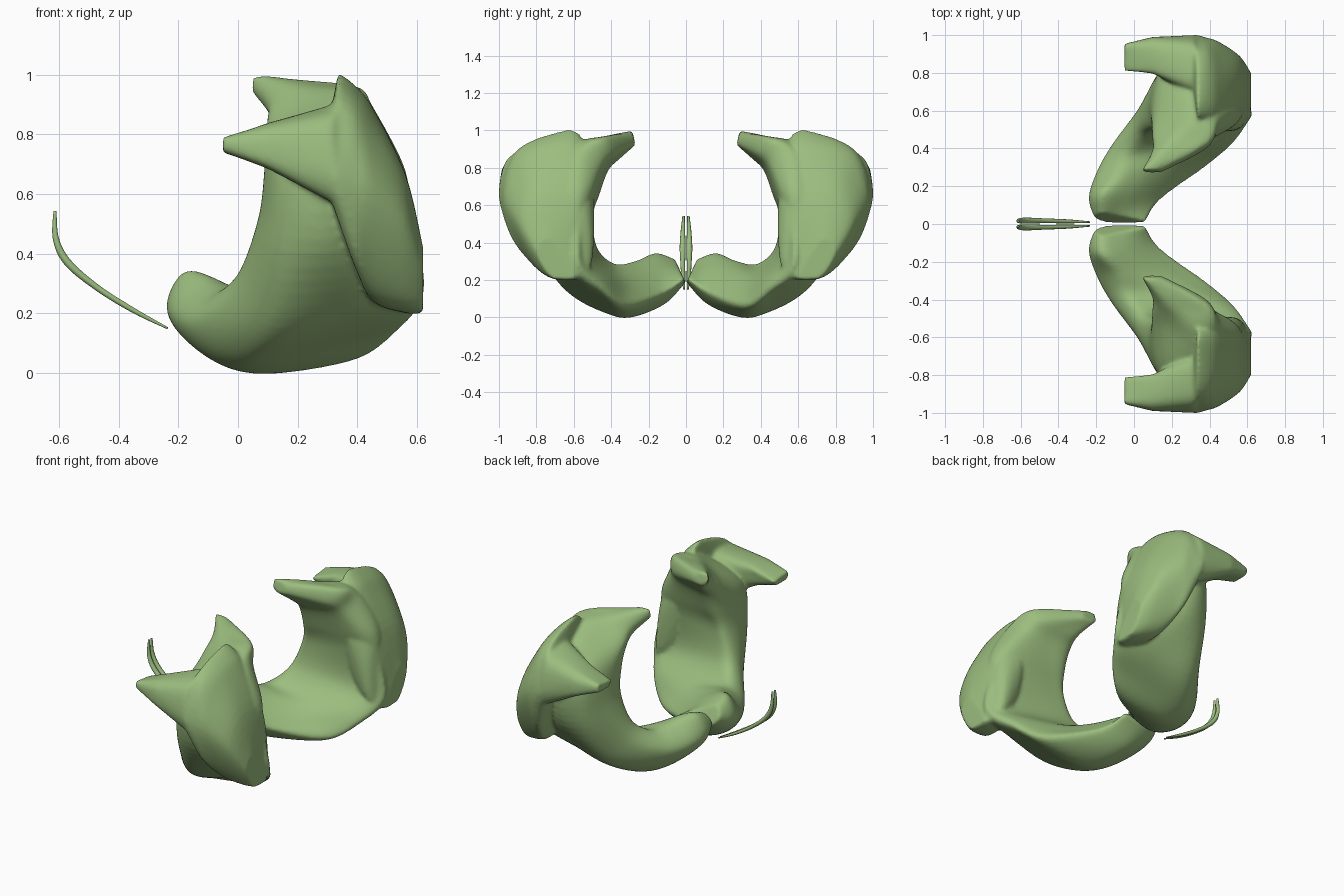
import bpy, bmesh, math
from mathutils import Vector

if "Cube" in bpy.data.objects:
    bpy.data.objects.remove(bpy.data.objects["Cube"])

green = bpy.data.materials.new("leaf green")
green.diffuse_color = (0.33, 0.51, 0.21, 1)
green.use_nodes = True
green.node_tree.nodes["Principled BSDF"].inputs["Base Color"].default_value = green.diffuse_color


def spline(pts, n, closed):
    """Smooth curve running through the given points."""
    out, k = [], len(pts)
    get = (lambda i: pts[i % k]) if closed else (lambda i: pts[max(0, min(k - 1, i))])
    for i in range(k if closed else k - 1):
        a, b, c, d = get(i - 1), get(i), get(i + 1), get(i + 2)
        for s in range(n):
            t = s / n
            out.append(0.5 * (2 * b + (c - a) * t + (2 * a - 5 * b + 4 * c - d) * t * t
                              + (3 * b - a - 3 * c + d) * t ** 3))
    if not closed:
        out.append(pts[-1].copy())
    return out


def along(rings, n):
    """Add smooth in-between rings."""
    return list(zip(*[spline(list(col), n, False) for col in zip(*rings)]))


def loft(bm, rings):
    """Skin a list of closed rings and cap both ends."""
    vs = [[bm.verts.new(p) for p in r] for r in rings]
    n = len(vs[0])
    faces = []
    for a, b in zip(vs, vs[1:]):
        for i in range(n):
            j = (i + 1) % n
            faces.append(bm.faces.new((a[i], a[j], b[j], b[i])))
    for r in (vs[0], vs[-1]):
        c = bm.verts.new(sum((v.co for v in r), Vector()) / n)
        for i in range(n):
            faces.append(bm.faces.new((r[i], r[(i + 1) % n], c)))
    bmesh.ops.recalc_face_normals(bm, faces=faces)


def finish(name, bm, voxel=None):
    """Make the object, fuse its parts if asked, and mirror it across y."""
    me = bpy.data.meshes.new(name)
    bm.to_mesh(me)
    bm.free()
    me.materials.append(green)
    ob = bpy.data.objects.new(name, me)
    bpy.context.collection.objects.link(ob)
    if voxel:
        rm = ob.modifiers.new("fuse", 'REMESH')
        rm.mode = 'VOXEL'
        rm.voxel_size = voxel
        rm.use_smooth_shade = True
        sm = ob.modifiers.new("soften", 'SMOOTH')
        sm.factor = 0.5
        sm.iterations = 10
    for p in me.polygons:
        p.use_smooth = True
    mi = ob.modifiers.new("mirror", 'MIRROR')
    mi.use_axis = (False, True, False)
    mi.use_mirror_merge = False
    return ob


# Curled body: sections fanned about an axis along x; each is (x, radius) pairs
CY, CZ = 0.2, 0.62
body = {
    -24.5: [-.17, .34, -.08, .38, .03, .43, .06, .46, -.05, .475, -.16, .46, -.21, .40],
    -8: [-.17, .28, -.03, .34, .11, .46, .13, .51, -.03, .56, -.18, .50, -.24, .40],
    12: [-.10, .33, .04, .36, .28, .48, .39, .58, .10, .637, -.08, .59, -.19, .45],
    28: [-.05, .385, .10, .40, .44, .465, .53, .545, .24, .615, .03, .635, -.11, .49],
    48: [.03, .385, .17, .38, .57, .46, .60, .545, .36, .61, .12, .645, .00, .50],
    75: [.09, .33, .20, .31, .52, .34, .57, .45, .34, .66, .15, .635, .07, .48],
    100: [.12, .28, .25, .27, .51, .31, .54, .45, .30, .65, .15, .60, .09, .42],
    128: [.13, .28, .25, .28, .42, .32, .45, .45, .33, .50, .20, .44, .10, .36],
    146: [.12, .28, .22, .285, .35, .32, .39, .41, .28, .42, .17, .41, .10, .35],
    167: [.06, .315, .10, .31, .14, .32, .14, .36, .10, .385, .05, .385, .04, .35],
}
bm = bmesh.new()
rings = []
for deg, s in body.items():
    a = math.radians(deg)
    ring = [Vector((x, CY + r * math.sin(a), CZ - r * math.cos(a)))
            for x, r in zip(s[::2], s[1::2])]
    rings.append(spline(ring, 6, True))
loft(bm, along(rings, 6))

# Outer shell with pointed flap: sections at fixed x, each (y, z) pairs
shell = {
    -.05: [.82, .775, .93, .79, .95, .785, .955, .77, .95, .75, .93, .74, .84, .74, .815, .76],
    .10: [.81, .83, .93, .835, .98, .80, .99, .74, .98, .695, .92, .685, .82, .71, .80, .78],
    .315: [.72, .885, .86, .89, .96, .84, 1.0, .68, .97, .585, .90, .575, .75, .62, .68, .75],
    .335: [.57, .985, .72, .985, .91, .89, 1.0, .67, .96, .54, .87, .51, .62, .52, .52, .75],
    .39: [.56, .94, .73, .95, .91, .86, .985, .64, .93, .42, .82, .36, .58, .42, .50, .70],
    .45: [.56, .86, .73, .88, .88, .80, .965, .61, .88, .36, .75, .245, .55, .30, .49, .60],
    .56: [.57, .63, .72, .67, .83, .63, .89, .50, .82, .31, .72, .21, .53, .23, .51, .42],
    .62: [.68, .36, .73, .42, .77, .41, .80, .36, .77, .28, .71, .21, .60, .21, .63, .29],
}
rings = [spline([Vector((x, y, z)) for y, z in zip(s[::2], s[1::2])], 5, True)
         for x, s in shell.items()]
loft(bm, rings[:3] + along(rings[3:], 5))
finish("curled_shell", bm, 0.01)

# Thin curved strand, swept along a path of (x, y, z, radius)
path = [(-.235, .010, .15, .004), (-.35, .014, .21, .010), (-.47, .017, .285, .012),
        (-.57, .018, .37, .015), (-.610, .017, .45, .012), (-.613, .013, .543, .006)]
pts = spline([Vector(p) for p in path], 6, False)
bm = bmesh.new()
rings = []
for i, p in enumerate(pts):
    t = pts[min(i + 1, len(pts) - 1)].xyz - pts[max(i - 1, 0)].xyz
    t.normalize()
    side = Vector((0, 1, 0))
    up = t.cross(side).normalized()
    r = p.w
    rings.append([p.xyz + side * r * 1.05 * math.cos(k * math.pi / 5)
                  + up * r * 0.9 * math.sin(k * math.pi / 5) for k in range(10)])
loft(bm, rings)
finish("thin_strand", bm)
